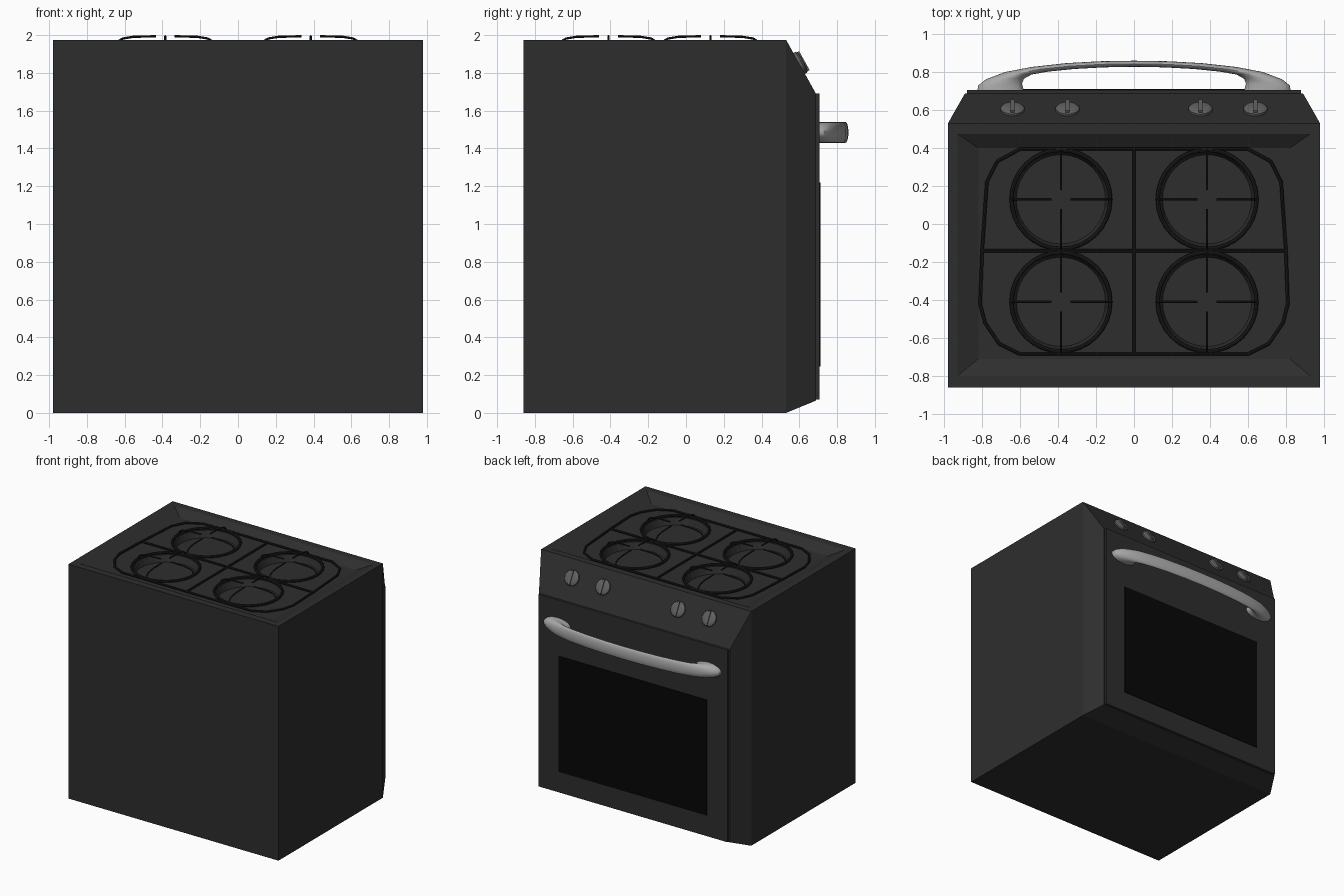
import bpy, bmesh, math
from mathutils import Vector, Matrix

if "Cube" in bpy.data.objects:
    bpy.data.objects.remove(bpy.data.objects["Cube"])


def material(name, v):
    m = bpy.data.materials.new(name)
    m.diffuse_color = (v, v, v, 1)
    m.use_nodes = True
    m.node_tree.nodes["Principled BSDF"].inputs["Base Color"].default_value = m.diffuse_color
    return m


ENAMEL = material("dark_enamel", 0.027)
IRON = material("cast_iron", 0.012)
GLASS = material("oven_glass", 0.002)
KNOB = material("knob_grey", 0.12)
STEEL = material("steel", 0.4)


def finish(name, bm, mat, smooth=False):
    bmesh.ops.recalc_face_normals(bm, faces=bm.faces)
    me = bpy.data.meshes.new(name)
    bm.to_mesh(me)
    bm.free()
    ob = bpy.data.objects.new(name, me)
    bpy.context.collection.objects.link(ob)
    me.materials.append(mat)
    if smooth:
        select(ob)
        bpy.ops.object.shade_smooth_by_angle(angle=math.radians(40))
    return ob


def select(ob):
    bpy.ops.object.select_all(action='DESELECT')
    ob.select_set(True)
    bpy.context.view_layer.objects.active = ob


def box(name, lo, hi, mat):
    bm = bmesh.new()
    lo, hi = Vector(lo), Vector(hi)
    bmesh.ops.create_cube(bm, size=1, matrix=Matrix.Translation((lo + hi) / 2)
                          @ Matrix.Diagonal((*(hi - lo), 1)))
    return finish(name, bm, mat)


def bridge(bm, a, b):
    n = len(a)
    for i in range(n):
        bm.faces.new((a[i], a[(i + 1) % n], b[(i + 1) % n], b[i]))


def wires(name, paths, radius):
    """Round bars along a list of (points, closed) paths."""
    cu = bpy.data.curves.new(name, 'CURVE')
    cu.dimensions = '3D'
    cu.bevel_depth = radius
    cu.bevel_resolution = 2
    cu.use_fill_caps = True
    for pts, closed in paths:
        sp = cu.splines.new('POLY')
        sp.points.add(len(pts) - 1)
        for p, co in zip(sp.points, pts):
            p.co = (*co, 1)
        sp.use_cyclic_u = closed
    ob = bpy.data.objects.new(name, cu)
    bpy.context.collection.objects.link(ob)
    cu.materials.append(IRON)
    select(ob)
    bpy.ops.object.convert(target='MESH')
    bpy.ops.object.shade_smooth_by_angle(angle=math.radians(40))


TOP, FLOOR = 1.975, 1.925
BURNERS = [(x, y) for x in (-0.385, 0.385) for y in (-0.41, 0.13)]

# Body: box with sloped hob tray on top and tapered fascia at the door side
bm = bmesh.new()


def rect(x, y0, y1, z):
    return [bm.verts.new((sx, y, z)) for sx, y in ((-x, y0), (x, y0), (x, y1), (-x, y1))]


low = rect(0.98, -0.86, 0.53, 0)
top = rect(0.98, -0.86, 0.53, TOP)
rim = rect(0.93, -0.80, 0.475, TOP)
tray = rect(0.82, -0.71, 0.40, FLOOR)
bm.faces.new(low)
for i in (0, 1, 3):
    j = (i + 1) % 4
    bm.faces.new((low[i], low[j], top[j], top[i]))
bridge(bm, top, rim)
bridge(bm, rim, tray)
bm.faces.new(tray)
fascia = [bm.verts.new((x, 0.688, z)) for x, z in
          ((-0.89, 0.065), (0.89, 0.065), (0.89, 1.69), (-0.89, 1.69))]
bridge(bm, [low[3], low[2], top[2], top[3]], fascia)
bm.faces.new(fascia)
body = finish("stove_body", bm, ENAMEL)

# Burner wells cut into the tray
bm = bmesh.new()
for x, y in BURNERS:
    bmesh.ops.create_cone(bm, cap_ends=True, segments=32, radius1=0.235, radius2=0.265,
                          depth=0.09, matrix=Matrix.Translation((x, y, FLOOR - 0.01)))
cutter = finish("well_cutter", bm, ENAMEL)
cutter.hide_render = True
mod = body.modifiers.new("wells", 'BOOLEAN')
mod.object, mod.operation, mod.solver = cutter, 'DIFFERENCE', 'EXACT'
select(body)
bpy.ops.object.modifier_apply(modifier=mod.name)
bpy.data.objects.remove(cutter)

# Pan support: outer frame and cross bars
Z = 1.94
half = [(0.6, 0.395), (0.72, 0.33), (0.775, 0.22), (0.80, -0.14), (0.81, -0.42),
        (0.785, -0.52), (0.71, -0.63), (0.6, -0.685)]
loop = [(x, y, Z) for x, y in half] + [(-x, y, Z) for x, y in reversed(half)]
wires("pan_support_frame", [(loop, True),
                            ([(-0.8, -0.14, Z), (0.8, -0.14, Z)], False),
                            ([(0, -0.685, Z), (0, 0.395, Z)], False)], 0.009)

# Burner rings and raised fingers
rings, fingers = [], []
for cx, cy in BURNERS:
    rings.append(([(cx + 0.26 * math.cos(a), cy + 0.26 * math.sin(a), Z)
                   for a in (math.tau * i / 32 for i in range(32))], True))
    for k in range(4):
        c, s = math.cos(k * math.pi / 2), math.sin(k * math.pi / 2)
        fingers.append(([(cx + r * c, cy + r * s, z) for r, z in
                         ((0.262, Z), (0.25, 1.967), (0.225, 1.982), (0.17, 1.991),
                          (0.05, 1.994))], False))
wires("burner_rings", rings, 0.011)
wires("burner_fingers", fingers, 0.006)

# Oven door and window
box("oven_door", (-0.88, 0.685, 0.07), (0.88, 0.706, 1.69), ENAMEL)
box("oven_window", (-0.69, 0.70, 0.245), (0.69, 0.711, 1.22), GLASS)

# Handle: oval sections lofted between outer and inner bow lines
bow = [(0.825, 0.70, 0.58, 0.70), (0.82, 0.73, 0.59, 0.74), (0.78, 0.762, 0.58, 0.765),
       (0.68, 0.80, 0.54, 0.787), (0.54, 0.827, 0.45, 0.803), (0.36, 0.847, 0.32, 0.816),
       (0.18, 0.857, 0.16, 0.825)]
stations = bow + [(0, 0.86, 0, 0.828)] + [(-a, b, -c, d) for a, b, c, d in reversed(bow)]
bm = bmesh.new()
prev = None
for ox, oy, ix, iy in stations:
    o, n = Vector((ox, oy, 1.485)), Vector((ix, iy, 1.485))
    ring = []
    for i in range(20):
        a = math.tau * i / 20
        ring.append(bm.verts.new((o + n) / 2 + (o - n) / 2 * math.cos(a)
                                 + Vector((0, 0, 0.055 * math.sin(a)))))
    if prev:
        bridge(bm, prev, ring)
    else:
        bm.faces.new(ring)
    prev = ring
bm.faces.new(prev)
finish("door_handle", bm, STEEL, True)

# Knobs on the sloped fascia, each with a raised grip
normal = Vector((0, 0.285, 0.158)).normalized()
up = Vector((1, 0, 0)).cross(normal)
for n, x in enumerate((-0.64, -0.35, 0.35, 0.64)):
    up = normal.cross(Vector((1, 0, 0)))
    frame = Matrix((Vector((1, 0, 0)), up, normal)).transposed().to_4x4()
    if frame.determinant() < 0:
        frame = frame @ Matrix.Diagonal((1, -1, 1, 1))
    frame = Matrix.Translation((x, 0.5995, 1.85)) @ frame
    bm = bmesh.new()
    prev = None
    for r, h in ((0.063, -0.01), (0.063, 0.012), (0.055, 0.02), (0.035, 0.024)):
        ring = [bm.verts.new(frame @ Vector((r * math.cos(a), r * math.sin(a), h)))
                for a in (math.tau * i / 24 for i in range(24))]
        if prev:
            bridge(bm, prev, ring)
        prev = ring
    bm.faces.new(prev)
    bmesh.ops.create_cube(bm, size=1, matrix=frame @ Matrix.Translation((0, 0, 0.016))
                          @ Matrix.Diagonal((0.02, 0.115, 0.03, 1)))
    finish(f"control_knob_{n + 1}", bm, KNOB, True)
